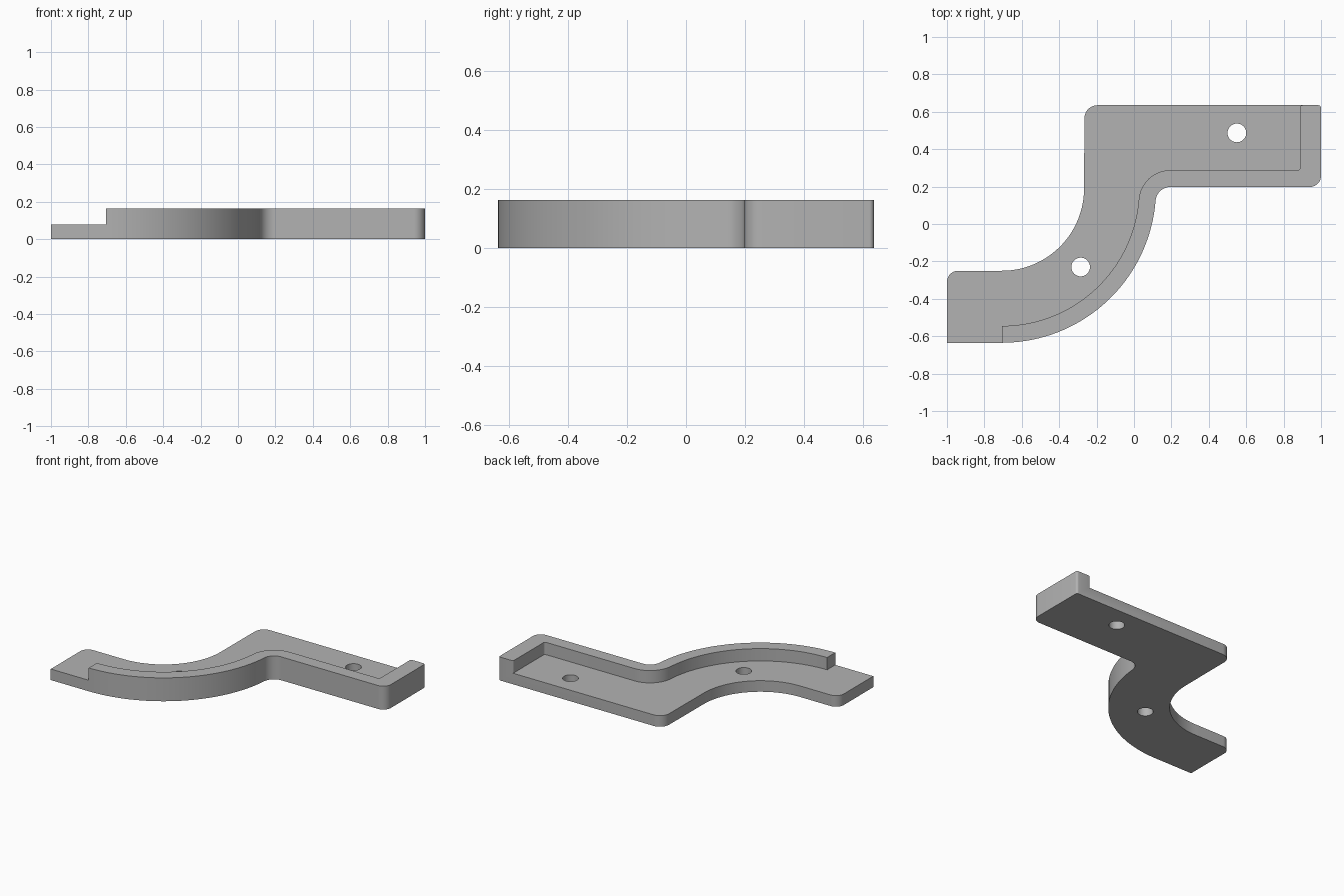
import bpy
import bmesh
from math import asin, cos, sin, pi, sqrt, radians

cube = bpy.data.objects.get("Cube")
if cube:
    bpy.data.objects.remove(cube, do_unlink=True)

# Main dimensions
HALF_Y = 0.635
FLOOR, TOP = 0.077, 0.163
WALL = 0.09
BEND = (-0.707, 0.19)          # centre of the large bend
R_IN, R_OUT = 0.44, 0.825
EDGE_Y = 0.198                 # front edge of the upper arm
FILLET = 0.08
LIP_X = 0.889                  # inner face of the end lip

# Fillet between the bend and the upper arm
fillet_y = EDGE_Y - FILLET
fillet_x = BEND[0] + sqrt((R_OUT + FILLET) ** 2 - (fillet_y - BEND[1]) ** 2)
meet = asin((fillet_y - BEND[1]) / (R_OUT + FILLET))


def arc(centre, radius, start, end, steps=12):
    return [(centre[0] + radius * cos(start + (end - start) * i / steps),
             centre[1] + radius * sin(start + (end - start) * i / steps))
            for i in range(steps + 1)]


def s_edge(offset):
    """Front S-shaped edge, moved inward by offset."""
    return (arc(BEND, R_OUT - offset, -pi / 2, meet, 48)
            + arc((fillet_x, fillet_y), FILLET + offset, meet + pi, pi / 2, 16))


def prism(name, points, z0, z1):
    bm = bmesh.new()
    base = bm.faces.new([bm.verts.new((x, y, z0)) for x, y in points])
    moved = bmesh.ops.extrude_face_region(bm, geom=[base])["geom"]
    bmesh.ops.translate(bm, vec=(0, 0, z1 - z0),
                        verts=[v for v in moved if isinstance(v, bmesh.types.BMVert)])
    bmesh.ops.recalc_face_normals(bm, faces=bm.faces)
    mesh = bpy.data.meshes.new(name)
    bm.to_mesh(mesh)
    bm.free()
    obj = bpy.data.objects.new(name, mesh)
    bpy.context.collection.objects.link(obj)
    return obj


# Full-height body with rounded corners
outline = [(-1, -HALF_Y)] + s_edge(0)
outline += arc((0.94, EDGE_Y + 0.06), 0.06, -pi / 2, 0)
outline += arc((0.985, HALF_Y - 0.015), 0.015, 0, pi / 2, 6)
outline += arc((-0.195, HALF_Y - 0.07), 0.07, pi / 2, pi)
outline += arc(BEND, R_IN, 0, -pi / 2, 40)
outline += arc((-0.94, BEND[1] - R_IN - 0.06), 0.06, pi / 2, pi)
bracket = prism("bracket", outline, 0, TOP)

# Pocket that leaves the wall and the end lip standing
pocket = [(-1.1, -0.7), (BEND[0], -0.7)] + s_edge(WALL)
pocket += arc((LIP_X - 0.015, EDGE_Y + WALL + 0.015), 0.015, -pi / 2, 0, 6)
pocket += arc((LIP_X + 0.012, HALF_Y - 0.012), 0.012, pi, pi / 2, 6)
pocket += [(LIP_X + 0.012, 0.7), (-1.1, 0.7)]
cutters = [prism("pocket_cutter", pocket, FLOOR, TOP + 0.1)]

# Screw holes
for centre in ((0.55, 0.487), (-0.285, -0.23)):
    ring = arc(centre, 0.05, 0, 2 * pi, 40)[:-1]
    cutters.append(prism("hole_cutter", ring, -0.1, TOP + 0.2))

bpy.ops.object.select_all(action="DESELECT")
bpy.context.view_layer.objects.active = bracket
bracket.select_set(True)
for cutter in cutters:
    cutter.hide_render = True
    mod = bracket.modifiers.new("cut", "BOOLEAN")
    mod.operation, mod.solver, mod.object = "DIFFERENCE", "EXACT", cutter
    bpy.ops.object.modifier_apply(modifier=mod.name)
    bpy.data.objects.remove(cutter, do_unlink=True)

# Plain grey finish
grey = bpy.data.materials.new("plain grey")
grey.use_nodes = True
colour = (0.45, 0.45, 0.45, 1)
grey.diffuse_color = colour
grey.node_tree.nodes["Principled BSDF"].inputs["Base Color"].default_value = colour
bracket.data.materials.clear()
bracket.data.materials.append(grey)
bpy.ops.object.shade_smooth_by_angle(angle=radians(30))
